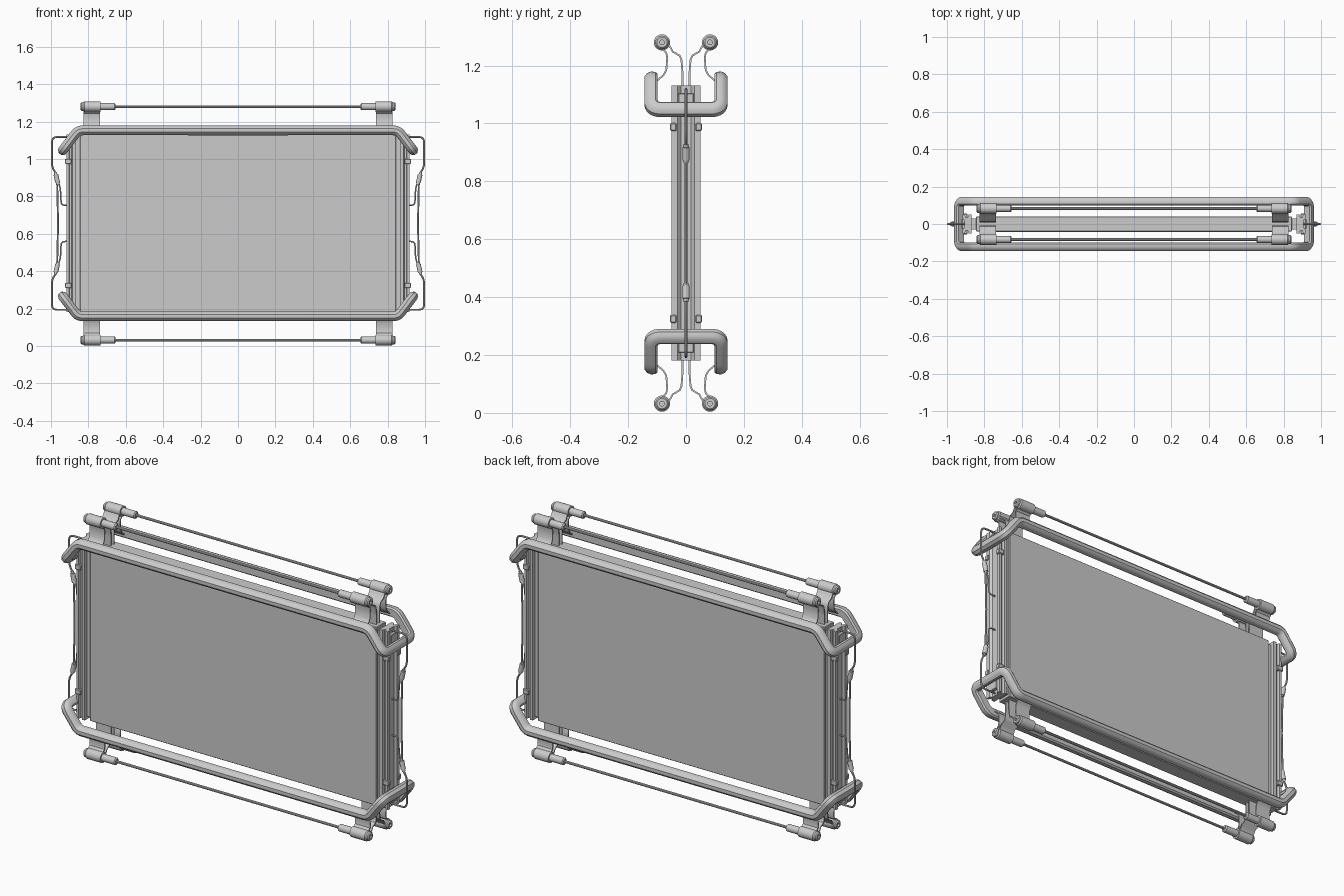
import bpy, bmesh, math
from mathutils import Vector, Matrix

if "Cube" in bpy.data.objects:
    bpy.data.objects.remove(bpy.data.objects["Cube"])

C = 0.656  # mid height: all parts are modelled around it and mirrored


def finish(name, bm, mirror, smooth=True):
    bmesh.ops.recalc_face_normals(bm, faces=bm.faces)
    me = bpy.data.meshes.new(name)
    bm.to_mesh(me)
    bm.free()
    ob = bpy.data.objects.new(name, me)
    ob.location = (0, 0, C)
    bpy.context.collection.objects.link(ob)
    if smooth:
        bpy.ops.object.select_all(action='DESELECT')
        bpy.context.view_layer.objects.active = ob
        ob.select_set(True)
        bpy.ops.object.shade_smooth_by_angle(angle=math.radians(35))
    if mirror:
        m = ob.modifiers.new("mirror", 'MIRROR')
        m.use_axis = [a in mirror for a in "xyz"]
        m.merge_threshold = 0.0005
    return ob


def box(name, lo, hi, mirror="", bevel=0):
    bm = bmesh.new()
    lo, hi = Vector(lo), Vector(hi)
    bmesh.ops.create_cube(bm, size=1, matrix=Matrix.Translation((lo + hi) / 2)
                          @ Matrix.Diagonal((*(hi - lo), 1)))
    if bevel:
        bmesh.ops.bevel(bm, geom=bm.edges[:], offset=bevel, segments=1, affect='EDGES')
    return finish(name, bm, mirror, False)


def extrude(name, pts, axis, a, b, mirror):
    """Polygon extruded from a to b along x (points are y,z) or z (points are x,y)."""
    bm = bmesh.new()
    put = (lambda p, t: (t, *p)) if axis == 'x' else (lambda p, t: (*p, t))
    f = bm.faces.new([bm.verts.new(put(p, a)) for p in pts])
    r = bmesh.ops.extrude_face_region(bm, geom=[f])
    d = Vector(put((0, 0), b - a))
    bmesh.ops.translate(bm, vec=d, verts=[v for v in r["geom"] if isinstance(v, bmesh.types.BMVert)])
    return finish(name, bm, mirror)


def fillet(pts, r, n=6):
    pts = [Vector(p) for p in pts]
    out = [pts[0]]
    for p, q, s in zip(pts, pts[1:], pts[2:]):
        k = min(r, (p - q).length * 0.49, (s - q).length * 0.49)
        a, b = q + (p - q).normalized() * k, q + (s - q).normalized() * k
        for i in range(n + 1):
            t = i / n
            out.append(a * (1 - t) ** 2 + q * 2 * t * (1 - t) + b * t * t)
    return out + [pts[-1]]


def sweep(name, path, section, normal, mirror, caps=True):
    bm = bmesh.new()
    N, rings = Vector(normal), []
    for i, p in enumerate(path):
        d0 = (p - path[max(i - 1, 0)]).normalized()
        d1 = (path[min(i + 1, len(path) - 1)] - p).normalized()
        T = (d0 + d1).normalized()
        N = (N - T * N.dot(T)).normalized()
        B = N.cross(T)
        rings.append([bm.verts.new(p + N * u + B * v) for u, v in section])
    n = len(section)
    for a, b in zip(rings, rings[1:]):
        for j in range(n):
            bm.faces.new((a[j], a[(j + 1) % n], b[(j + 1) % n], b[j]))
    if caps:
        bm.faces.new(rings[0])
        bm.faces.new(rings[-1])
    return finish(name, bm, mirror)


def circle(r, n=10):
    return [(r * math.cos(2 * math.pi * i / n), r * math.sin(2 * math.pi * i / n)) for i in range(n)]


def lathe_x(name, prof, y, z, mirror, n=20):
    """Stepped cylinder along x; prof is a list of (x, radius)."""
    bm = bmesh.new()
    rings = [[bm.verts.new((x, y + a, z + b)) for a, b in circle(r, n)] for x, r in prof]
    for a, b in zip(rings, rings[1:]):
        for j in range(n):
            bm.faces.new((a[j], a[(j + 1) % n], b[(j + 1) % n], b[j]))
    bm.faces.new(rings[0])
    bm.faces.new(rings[-1])
    return finish(name, bm, mirror)


def ribbon(pts, t):
    """Thin strip polygon following a line of (y, z) points."""
    P = [Vector(p) for p in pts]
    off = []
    for i, p in enumerate(P):
        d = (P[min(i + 1, len(P) - 1)] - P[max(i - 1, 0)]).normalized()
        off.append(Vector((-d.y, d.x)) * t / 2)
    return [tuple(p + o) for p, o in zip(P, off)] + [tuple(p - o) for p, o in reversed(list(zip(P, off)))]


# display slab and its front screen
box("panel", (-0.845, -0.04, -0.475), (0.845, 0.04, 0.475), bevel=0.003)
box("screen", (-0.78, -0.042, -0.435), (0.78, -0.03, 0.435))

# grooved side posts, with the joint to the panel
extrude("side_post", [(0.868, -0.05), (0.885, -0.05), (0.889, -0.036), (0.900, -0.036), (0.904, -0.05),
                      (0.917, -0.05), (0.917, -0.03), (0.905, -0.018), (0.905, 0.018), (0.917, 0.03),
                      (0.917, 0.05), (0.904, 0.05), (0.900, 0.036), (0.889, 0.036), (0.885, 0.05),
                      (0.868, 0.05)], 'z', -0.475, 0.475, "x")
box("post_joint", (0.84, -0.03, -0.46), (0.87, 0.03, 0.46), "x")
for s in (-1, 1):
    ys = sorted((s * 0.033, s * 0.055))
    box("post_clip", (0.89, ys[0], 0.318), (0.925, ys[1], 0.345), "xz", 0.003)
box("cable_socket", (0.90, -0.028, 0.40), (0.921, 0.028, 0.448), "xz", 0.003)

# bent guard rails around top and bottom
path = fillet([(0, -0.12, 0.497), (0.855, -0.12, 0.497), (0.937, -0.12, 0.390), (0.937, 0, 0.390)], 0.065)
# the front-bend needs a tighter turn than the end corner
path = fillet([(0, -0.12, 0.497), (0.855, -0.12, 0.497), (0.892, -0.12, 0.449)], 0.025) + \
    fillet([(0.894, -0.12, 0.446), (0.937, -0.12, 0.390), (0.937, 0, 0.390)], 0.062, 8)[1:]
rail = [(0.018, -0.022), (0.025, -0.014), (0.026, 0.002), (0.020, 0.015), (0.009, 0.024)]
rail = rail + [(-u, v) for u, v in reversed(rail)]
# outward is +v: N x T points to +y on the front rail, so flip
sweep("guard_rail", path, [(u, -v) for u, v in rail], (0, 0, 1), "xyz", caps=False)

# clamp cylinders and the long rods between them
lathe_x("clamp_barrel", [(0.655, 0.014), (0.66, 0.019), (0.735, 0.019), (0.735, 0.028), (0.822, 0.028),
                         (0.828, 0.023), (0.836, 0.023), (0.841, 0.018), (0.841, 0.008), (0.832, 0.008)],
        0.083, 0.624, "xyz")
lathe_x("long_rod", [(-0.66, 0.007), (0.66, 0.007)], 0.083, 0.624, "yz", 10)

# sheet metal brackets: outer to the rail, inner to the panel
outer = ribbon([(0.083, 0.602), (0.068, 0.588), (0.065, 0.57), (0.068, 0.528), (0.078, 0.510),
                (0.105, 0.488)], 0.006)
inner = ribbon([(0.060, 0.615), (0.052, 0.604), (0.046, 0.592), (0.022, 0.578), (0.016, 0.565),
                (0.012, 0.52), (0.012, 0.47)], 0.006)
extrude("outer_bracket", outer, 'x', 0.738, 0.826, "xyz")
extrude("inner_bracket", inner, 'x', 0.738, 0.826, "xyz")

# side cables with beads
loop = fillet([(0.90, 0, 0.462), (0.995, 0, 0.462), (0.995, 0, 0.30), (0.968, 0, 0.26), (0.962, 0, 0.0)], 0.03)
sweep("side_cable", loop, circle(0.005, 8), (0, 1, 0), "xz", caps=False)
hook = fillet([(0.970, 0, 0.245), (0.950, 0, 0.19), (0.945, 0, 0.097), (0.905, 0, 0.097)], 0.02)
sweep("cable_hook", hook, circle(0.004, 8), (0, 1, 0), "xz")
for a, b, r in (((0.974, 0, 0.262), (0.964, 0, 0.217), 0.0125), ((0.977, 0, 0.272), (0.962, 0, 0.208), 0.008)):
    sweep("cable_bead", [Vector(a), Vector(b)], circle(r, 12), (0, 1, 0), "xz")
